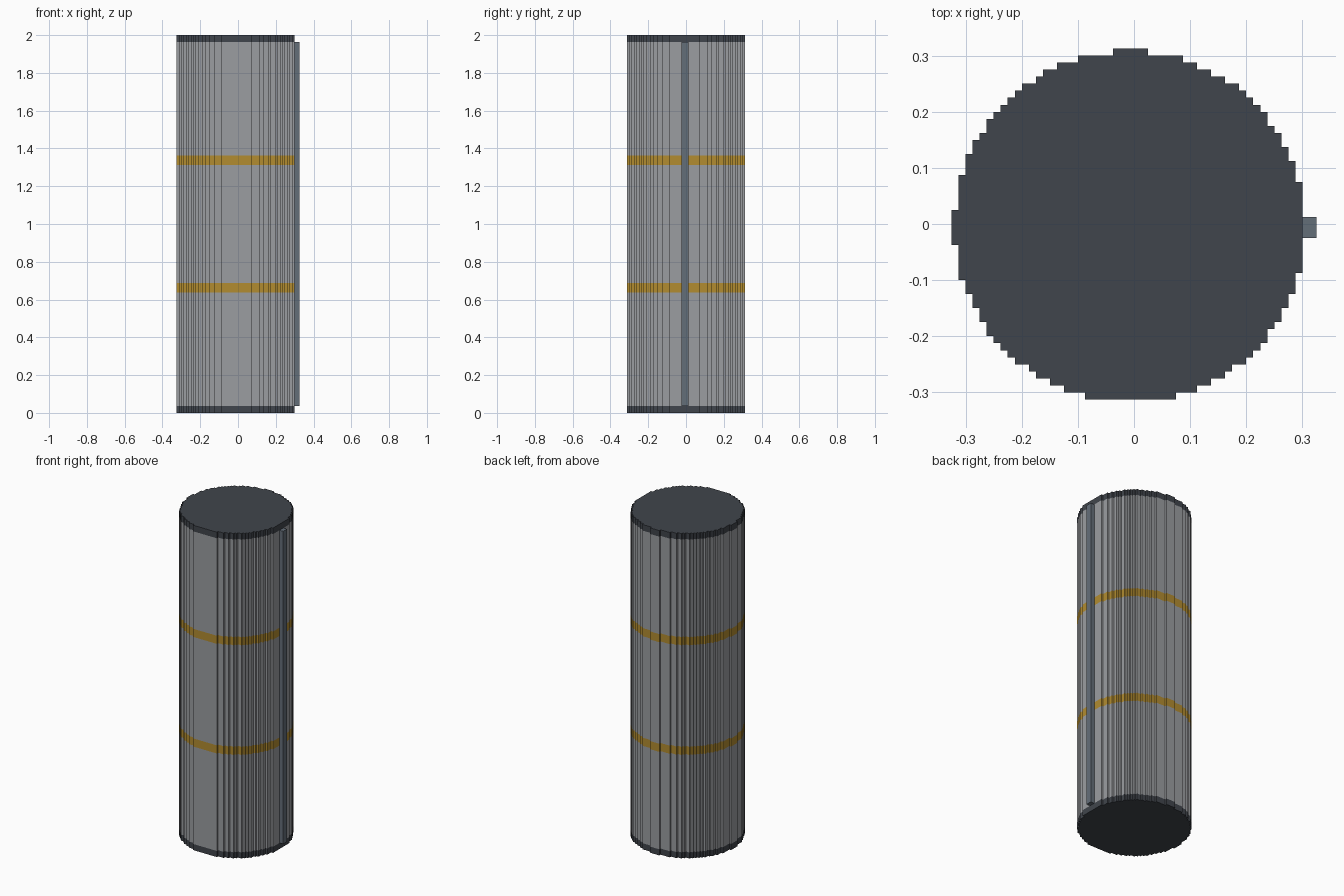
import bpy, bmesh

cube = bpy.data.objects.get("Cube")
if cube:
    bpy.data.objects.remove(cube, do_unlink=True)

CELL = 0.0125                     # size of one block
CX, CY, R2 = -0.6, -0.4, 625.5    # drum centre and squared radius, in blocks


def material(name, rgb):
    linear = [((c / 255 + 0.055) / 1.055) ** 2.4 for c in rgb] + [1]
    mat = bpy.data.materials.new(name)
    mat.use_nodes = True
    mat.diffuse_color = linear
    mat.node_tree.nodes["Principled BSDF"].inputs["Base Color"].default_value = linear
    return mat


def slab(name, mat, cells, z0, z1, closed):
    """Extrude a set of grid cells from z0 to z1 (in blocks), flat faced."""
    bm = bmesh.new()
    corners = {}

    def corner(i, j):
        if (i, j) not in corners:
            corners[i, j] = bm.verts.new((i * CELL, j * CELL, z0 * CELL))
        return corners[i, j]

    for i, j in cells:
        bm.faces.new([corner(i, j), corner(i + 1, j),
                      corner(i + 1, j + 1), corner(i, j + 1)])
    base = bm.faces[:]
    top = bmesh.ops.extrude_face_region(bm, geom=base, use_keep_orig=True)["geom"]
    for v in top:
        if isinstance(v, bmesh.types.BMVert):
            v.co.z = z1 * CELL
    bmesh.ops.recalc_face_normals(bm, faces=bm.faces)
    if not closed:
        ends = [f for f in bm.faces if abs(f.normal.z) > 0.5]
        bmesh.ops.delete(bm, geom=ends, context='FACES')
    bmesh.ops.dissolve_limit(bm, angle_limit=0.01, verts=bm.verts, edges=bm.edges)
    mesh = bpy.data.meshes.new(name)
    bm.to_mesh(mesh)
    bm.free()
    mesh.materials.append(mat)
    bpy.context.collection.objects.link(bpy.data.objects.new(name, mesh))


dark = material("dark cap", (64, 69, 76))
grey = material("grey shell", (155, 157, 161))
gold = material("gold band", (178, 140, 48))
slate = material("slate rail", (100, 110, 121))

# Stepped round footprint
disc = [(i, j) for i in range(-30, 30) for j in range(-30, 30)
        if (i + 0.5 - CX) ** 2 + (j + 0.5 - CY) ** 2 <= R2]

# Drum sections from bottom to top
sections = [("bottom_cap", dark, 3), ("lower_shell", grey, 51),
            ("lower_band", gold, 55), ("middle_shell", grey, 105),
            ("upper_band", gold, 109), ("upper_shell", grey, 157),
            ("top_cap", dark, 160)]
z = 0
for name, mat, top in sections:
    slab(name, mat, disc, z, top, mat is dark)
    z = top

# Thin upright rail on the +x side
rail = [(i, j) for i in (24, 25) for j in (-2, -1, 0)]
slab("side_rail", slate, rail, 3, 157, True)
